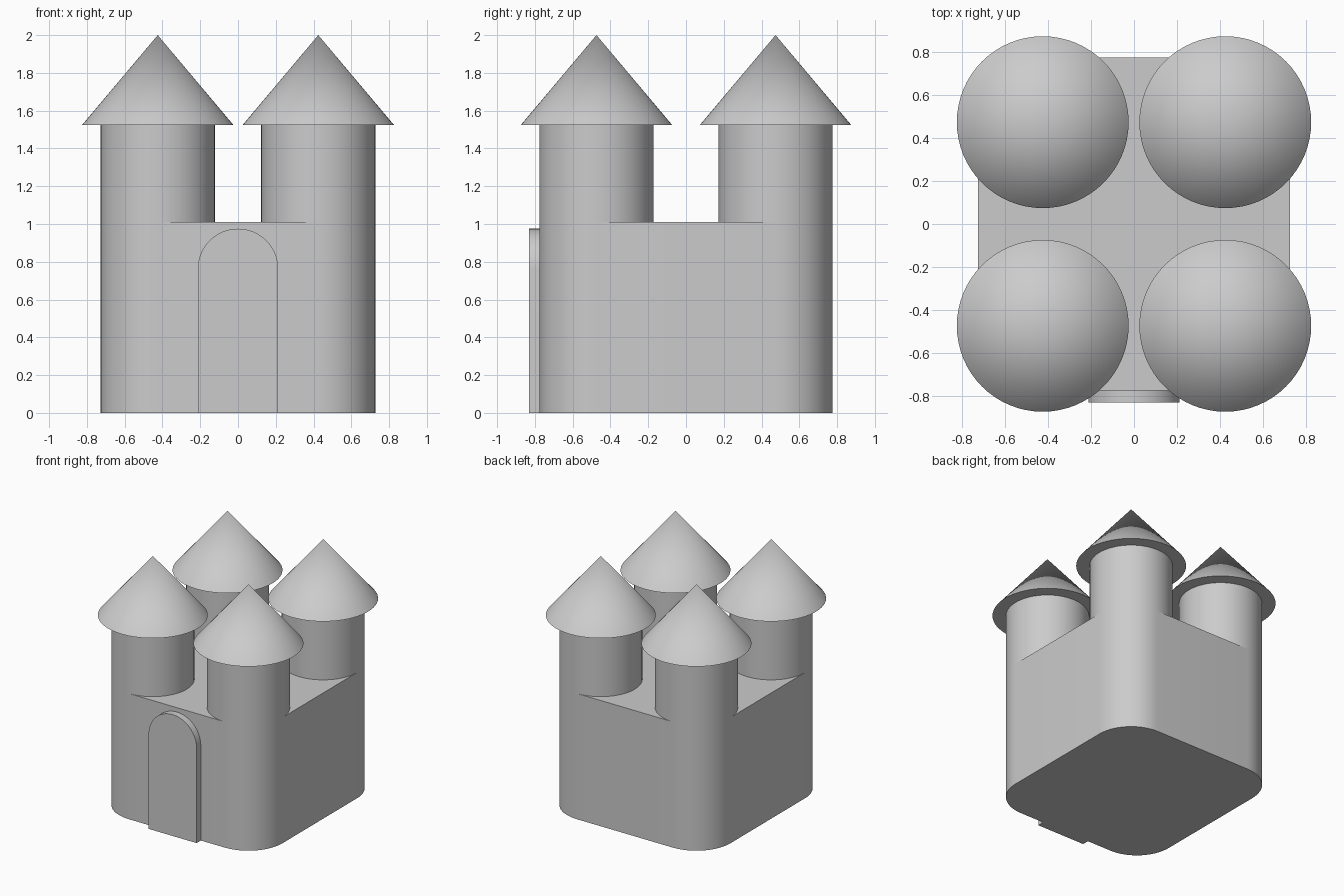
import bpy
import bmesh
import math

cube = bpy.data.objects.get("Cube")
if cube:
    bpy.data.objects.remove(cube, do_unlink=True)

TOWER_X, TOWER_Y, TOWER_R = 0.425, 0.474, 0.302
WALL_TOP, EAVES, PEAK = 1.01, 1.525, 2.0
ROOF_R = 0.4
SEGMENTS = 64

stone = bpy.data.materials.new("stone grey")
stone.use_nodes = True
GREY = (0.6, 0.6, 0.6, 1)
stone.diffuse_color = GREY
stone.node_tree.nodes["Principled BSDF"].inputs["Base Color"].default_value = GREY


def add_object(name, bm):
    """Turn a bmesh into a smooth object with sharp edges kept."""
    bmesh.ops.recalc_face_normals(bm, faces=bm.faces)
    mesh = bpy.data.meshes.new(name)
    bm.to_mesh(mesh)
    bm.free()
    obj = bpy.data.objects.new(name, mesh)
    bpy.context.collection.objects.link(obj)
    mesh.materials.append(stone)
    bpy.ops.object.select_all(action='DESELECT')
    obj.select_set(True)
    bpy.context.view_layer.objects.active = obj
    bpy.ops.object.shade_smooth_by_angle(angle=math.radians(30))
    return obj


def prism(name, outline, direction):
    """Extrude a closed outline along a direction."""
    bm = bmesh.new()
    face = bm.faces.new([bm.verts.new(p) for p in outline])
    new = bmesh.ops.extrude_face_region(bm, geom=[face], use_keep_orig=True)["geom"]
    verts = [v for v in new if isinstance(v, bmesh.types.BMVert)]
    bmesh.ops.translate(bm, verts=verts, vec=direction)
    return add_object(name, bm)


def arc(cx, cy, r, start, end, steps):
    """Points on a circular arc, angles in degrees."""
    for i in range(steps + 1):
        a = math.radians(start + (end - start) * i / steps)
        yield cx + r * math.cos(a), cy + r * math.sin(a)


# Keep body: rounded corners flow into the towers
plan = []
for i, (sx, sy) in enumerate([(1, 1), (-1, 1), (-1, -1), (1, -1)]):
    plan += arc(sx * TOWER_X, sy * TOWER_Y, TOWER_R, 90 * i, 90 * i + 90, SEGMENTS // 4)
prism("castle_body", [(x, y, 0) for x, y in plan], (0, 0, WALL_TOP))

# Arched door slab on the front wall
DOOR_R, SPRING = 0.213, 0.762
door = [(DOOR_R, 0)] + list(arc(0, SPRING, DOOR_R, 0, 180, 32)) + [(-DOOR_R, 0)]
prism("front_door", [(x, -0.83, z) for x, z in door], (0, 0.06, 0))

# Four corner towers with conical roofs
for side, sx in (("left", 1), ("right", -1)):
    for end, sy in (("front", -1), ("back", 1)):
        x, y = sx * TOWER_X, sy * TOWER_Y

        bm = bmesh.new()
        bmesh.ops.create_cone(bm, cap_ends=False, segments=SEGMENTS,
                              radius1=TOWER_R, radius2=TOWER_R, depth=EAVES - WALL_TOP)
        bmesh.ops.translate(bm, verts=bm.verts, vec=(x, y, (EAVES + WALL_TOP) / 2))
        add_object(f"{end}_{side}_tower", bm)

        bm = bmesh.new()
        bmesh.ops.create_cone(bm, cap_ends=True, segments=SEGMENTS,
                              radius1=ROOF_R, radius2=0, depth=PEAK - EAVES)
        bmesh.ops.translate(bm, verts=bm.verts, vec=(x, y, (PEAK + EAVES) / 2))
        add_object(f"{end}_{side}_roof", bm)
